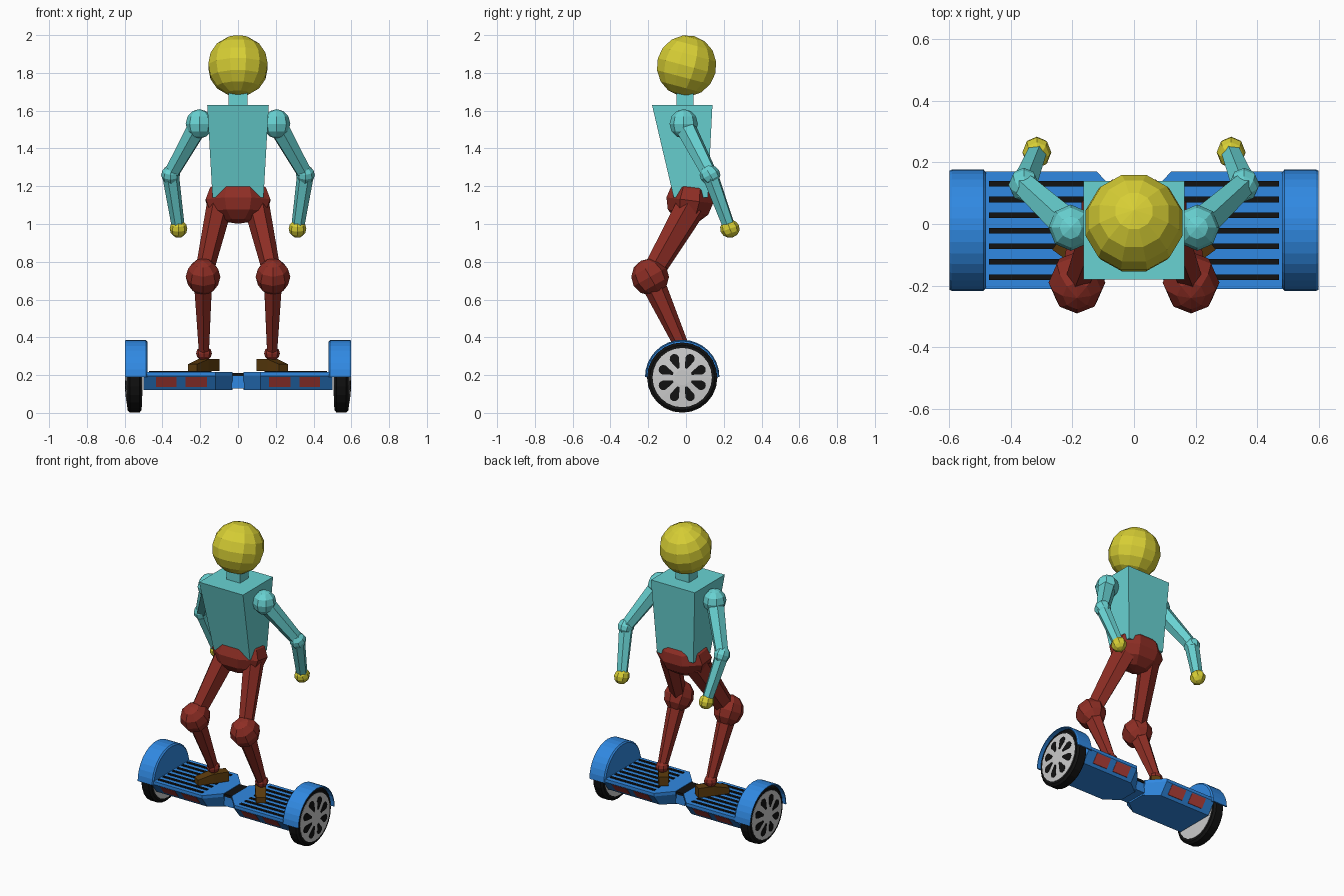
import bpy
import bmesh
from math import sin, cos, pi, radians
from mathutils import Vector, Matrix

cube = bpy.data.objects.get("Cube")
if cube:
    bpy.data.objects.remove(cube)


def material(name, rgb):
    m = bpy.data.materials.new(name)
    m.use_nodes = True
    m.diffuse_color = (*rgb, 1)
    m.node_tree.nodes["Principled BSDF"].inputs["Base Color"].default_value = (*rgb, 1)
    return m


YELLOW = material("yellow skin", (0.68, 0.62, 0.035))
CYAN = material("cyan shirt", (0.14, 0.65, 0.65))
RED = material("dark red trousers", (0.27, 0.027, 0.018))
BROWN = material("brown shoes", (0.11, 0.045, 0.004))
BLUE = material("blue shell", (0.03, 0.25, 0.76))
LAMP = material("lamp red", (0.55, 0.06, 0.05))
BLACK = material("black rubber", (0.006, 0.006, 0.006))
GREY = material("light grey metal", (0.6, 0.6, 0.6))


def finish(name, bm, mat):
    bmesh.ops.recalc_face_normals(bm, faces=bm.faces)
    mesh = bpy.data.meshes.new(name)
    bm.to_mesh(mesh)
    bm.free()
    mesh.materials.append(mat)
    ob = bpy.data.objects.new(name, mesh)
    bpy.context.collection.objects.link(ob)
    return ob


def ball(name, center, size, mat, segments=8, rings=6, tilt=0, spin=0):
    bm = bmesh.new()
    bmesh.ops.create_uvsphere(bm, u_segments=segments, v_segments=rings, radius=1)
    turn = Matrix.Rotation(radians(tilt), 4, 'X') @ Matrix.Rotation(radians(spin), 4, 'Z')
    place = Matrix.Translation(center) @ Matrix.Diagonal((*size, 1)) @ turn
    bmesh.ops.transform(bm, matrix=place, verts=bm.verts)
    finish(name, bm, mat)


def limb(name, start, end, r1, r2, mat, flat=1.0):
    a, b = Vector(start), Vector(end)
    bm = bmesh.new()
    bmesh.ops.create_cone(bm, cap_ends=True, segments=6, radius1=r1, radius2=r2,
                          depth=(b - a).length)
    place = (Matrix.Translation((a + b) / 2) @ (b - a).to_track_quat('Z', 'Y').to_matrix().to_4x4()
             @ Matrix.Diagonal((flat, 1, 1, 1)))
    bmesh.ops.transform(bm, matrix=place, verts=bm.verts)
    finish(name, bm, mat)


def loft(name, rings, mat):
    """Skin closed rings of equal length and cap both ends."""
    bm = bmesh.new()
    loops = [[bm.verts.new(p) for p in ring] for ring in rings]
    for a, b in zip(loops, loops[1:]):
        for i in range(len(a)):
            j = (i + 1) % len(a)
            bm.faces.new((a[i], a[j], b[j], b[i]))
    bm.faces.new(loops[0])
    bm.faces.new(loops[-1])
    return finish(name, bm, mat)


def box(name, x0, x1, y0, y1, z0, z1, mat):
    return loft(name, [[(x0, y0, z), (x1, y0, z), (x1, y1, z), (x0, y1, z)] for z in (z0, z1)], mat)


def lathe_x(name, side, profile, mat, n=24):
    rings = [[(side * x, MID + r * cos(2 * pi * k / n), AXLE + r * sin(2 * pi * k / n))
              for k in range(n)] for x, r in profile]
    return loft(name, rings, mat)


MID, AXLE = -0.02, 0.187  # wheel axis

# Head, neck, torso and hips
ball("head", (0, 0.003, 1.837), (0.163, 0.163, 0.163), YELLOW, 12, 8, tilt=-15, spin=15)
box("neck", -0.05, 0.05, -0.05, 0.04, 1.6, 1.7, CYAN)
loft("torso", [[(-w, y0, z), (w, y0, z), (w, y1, z), (-w, y1, z)]
               for w, y0, y1, z in ((0.135, -0.065, 0.115, 1.14), (0.163, -0.18, 0.14, 1.63))], CYAN)
ball("hips", (0, 0.02, 1.125), (0.185, 0.135, 0.125), RED, 8, 6, tilt=-8, spin=22.5)

for s, side in ((1, "left"), (-1, "right")):
    # Arm
    shoulder, elbow, hand = (s * 0.205, -0.012, 1.53), (s * 0.357, 0.127, 1.26), (s * 0.315, 0.232, 0.975)
    ball(side + "_shoulder", shoulder, (0.072, 0.075, 0.078), CYAN)
    limb(side + "_upper_arm", shoulder, elbow, 0.058, 0.042, CYAN)
    ball(side + "_elbow", elbow, (0.05, 0.055, 0.052), CYAN, tilt=30)
    limb(side + "_forearm", elbow, hand, 0.045, 0.034, CYAN)
    ball(side + "_hand", hand, (0.047, 0.052, 0.048), YELLOW, tilt=20)

    # Leg
    knee, ankle = (s * 0.185, -0.19, 0.72), (s * 0.18, -0.005, 0.315)
    limb(side + "_thigh", (s * 0.1, 0.025, 1.09), knee, 0.085, 0.058, RED, 0.75)
    ball(side + "_knee", knee, (0.092, 0.1, 0.098), RED, tilt=30)
    limb(side + "_shin", knee, ankle, 0.066, 0.035, RED, 0.85)
    ball(side + "_ankle", ankle, (0.042, 0.042, 0.038), RED)

    # Shoe: wedge with a taller heel, toes turned outward
    shoe = loft(side + "_shoe", [[(-w, y, 0.222), (w, y, 0.222), (w, y, top), (-w, y, top)]
                                 for w, y, top in ((0.03, 0.1, 0.285), (0.033, 0, 0.285),
                                                   (0.03, -0.1, 0.258))], BROWN)
    shoe.location = (s * 0.182, MID, 0)
    shoe.rotation_euler.z = s * radians(36)

    # Deck half, narrowing toward the middle, with sloping lower flanks
    half = 0.19
    loft(side + "_deck",
         [[(s * x, MID + h * f, z) for f, z in ((1, 0.216), (1, 0.195), (0.7, 0.12),
                                                (-0.7, 0.12), (-1, 0.195), (-1, 0.216))]
          for x, h in ((0.03, 0.09), (0.12, half), (0.5, half))], BLUE)

    # Black grip strips on the deck
    for i in range(7):
        y = 0.13 - 0.0505 * i
        box(f"{side}_grip_{i}", s * 0.14, s * 0.47, y - 0.009, y + 0.009, 0.212, 0.221, BLACK)

    # Red lamps on both flanks
    for face in (1, -1):
        for x0, x1 in ((0.165, 0.278), (0.325, 0.435)):
            def flank(x, z, out):
                y = half * (0.7 + 0.3 * (z - 0.12) / 0.075)
                return (s * x, MID + face * (y + out), z)
            loft(side + "_lamp", [[flank(x0, 0.137, o), flank(x1, 0.137, o),
                                   flank(x1, 0.19, o), flank(x0, 0.19, o)]
                                  for o in (-0.003, 0.003)], LAMP)

    # Wheel: tyre and slightly domed hub
    lathe_x(side + "_tyre", s, ((0.51, 0.15), (0.51, 0.172), (0.522, 0.186), (0.573, 0.186),
                                (0.585, 0.172), (0.585, 0.15)), BLACK)
    lathe_x(side + "_hub", s, ((0.506, 0.05), (0.508, 0.157), (0.587, 0.157), (0.598, 0.04)), GREY)

    # Eight dark teardrop openings in the hub
    for k in range(8):
        a = 2 * pi * (k + 0.5) / 8
        drop = [(0.052, 0.006), (0.052, -0.006)]
        drop += [(0.108 + 0.025 * cos(t), 0.025 * sin(t))
                 for t in (radians(d) for d in range(-100, 101, 25))]
        loft(f"{side}_hub_opening_{k}",
             [[(s * (0.598 - 0.094 * (r - 0.04) + o), MID + r * cos(a) - w * sin(a),
                AXLE + r * sin(a) + w * cos(a)) for r, w in drop] for o in (-0.003, 0.002)], BLACK)

    # Fender: half-round arch with a closed inner wall
    section = ((0.188, 0.48), (0.197, 0.488), (0.197, 0.59), (0.193, 0.598),
               (0.188, 0.598), (0.188, 0.5), (0.001, 0.5), (0.001, 0.48))
    loft(side + "_fender", [[(s * x, MID + r * cos(pi * k / 16), 0.19 + r * sin(pi * k / 16))
                             for r, x in section] for k in range(17)], BLUE)

# Middle pivot joining the deck halves
box("pivot", -0.035, 0.035, MID - 0.08, MID + 0.08, 0.13, 0.2, BLUE)
box("pivot_cap", -0.04, 0.04, MID - 0.085, MID + 0.085, 0.195, 0.212, BLACK)
